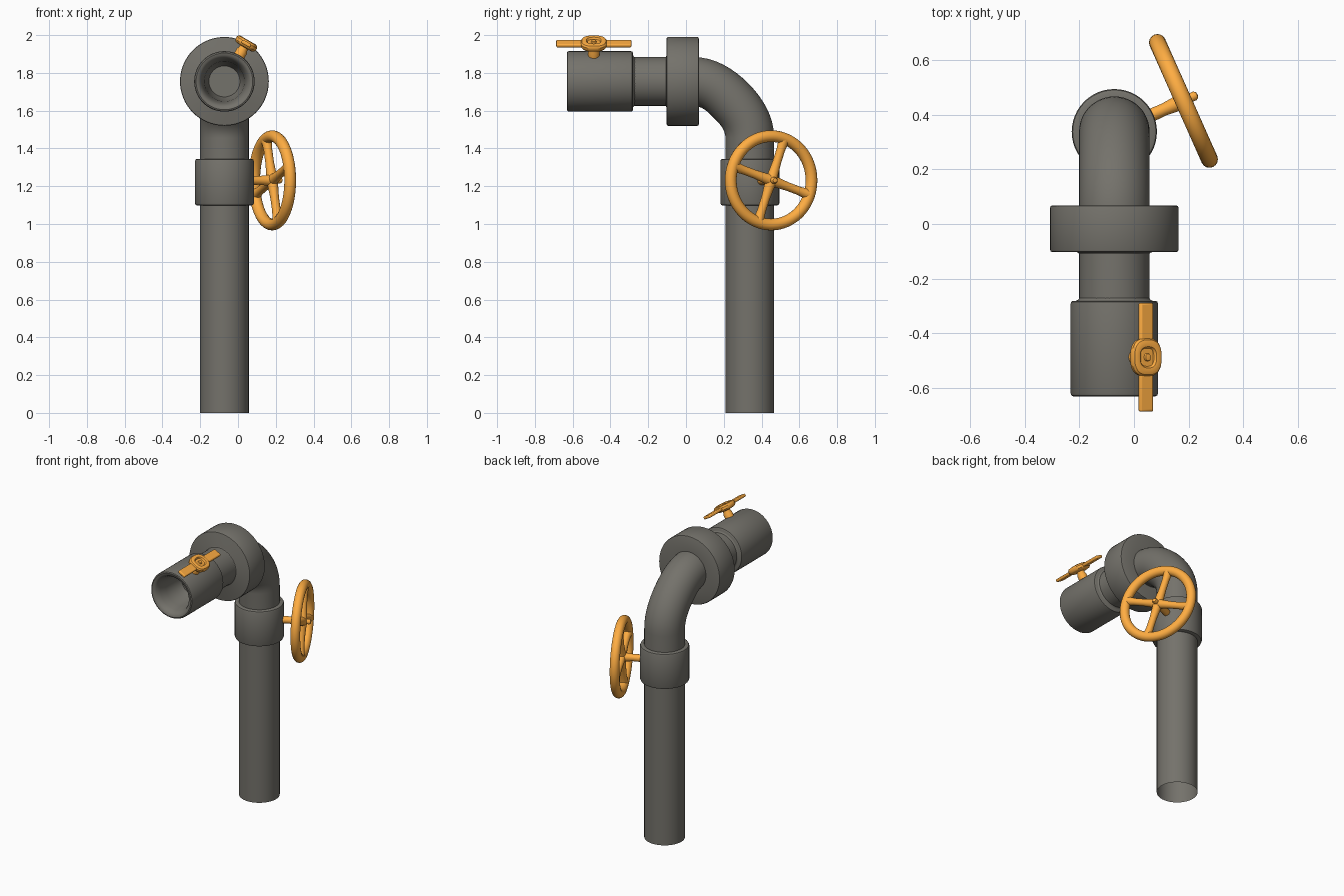
import bpy, bmesh, math
from mathutils import Matrix, Vector

if "Cube" in bpy.data.objects:
    bpy.data.objects.remove(bpy.data.objects["Cube"])

orange = bpy.data.materials.new("orange")
orange.diffuse_color = (1.0, 0.42, 0.055, 1)
orange.use_nodes = True
orange.node_tree.nodes["Principled BSDF"].inputs["Base Color"].default_value = orange.diffuse_color
iron = bpy.data.materials.new("dark_iron")
iron.diffuse_color = (0.175, 0.168, 0.147, 1)
iron.use_nodes = True
iron.node_tree.nodes["Principled BSDF"].inputs["Base Color"].default_value = iron.diffuse_color
CX, CY, CZ = -0.072, 0.338, 1.755   # pipe axis x, riser y, outlet z


def finish(name, bm, mat, matrix=Matrix(), bevel=0, angle=35):
    bmesh.ops.recalc_face_normals(bm, faces=bm.faces)
    me = bpy.data.meshes.new(name)
    bm.to_mesh(me)
    bm.free()
    ob = bpy.data.objects.new(name, me)
    bpy.context.collection.objects.link(ob)
    ob.matrix_world = matrix
    me.materials.append(mat)
    if bevel:
        b = ob.modifiers.new("bevel", 'BEVEL')
        b.width, b.segments = bevel, 3
    bpy.ops.object.select_all(action='DESELECT')
    ob.select_set(True)
    bpy.context.view_layer.objects.active = ob
    bpy.ops.object.shade_smooth_by_angle(angle=math.radians(angle))
    return ob


def frame(origin, u, v, n):
    m = Matrix((u, v, n)).transposed().to_4x4()
    m.translation = origin
    return m


def loft(rings, closed=False):
    bm = bmesh.new()
    vs = [[bm.verts.new(p) for p in r] for r in rings]
    n = len(vs[0])
    for a, b in zip(vs, vs[1:] + (vs[:1] if closed else [])):
        for i in range(n):
            j = (i + 1) % n
            bm.faces.new((a[i], a[j], b[j], b[i]))
    return bm


def lathe(name, profile, matrix, mat, n=48, closed=False, power=2):
    """Revolve (radius, height) pairs about local z; power > 2 squares the outline."""
    rings = []
    for r, h in profile:
        ring = []
        for i in range(n):
            t = 2 * math.pi * i / n
            c, s = math.cos(t), math.sin(t)
            k = max(r, 1e-5) * (abs(c) ** power + abs(s) ** power) ** (-1 / power)
            ring.append((k * c, k * s, h))
        rings.append(ring)
    bm = loft(rings, closed)
    bmesh.ops.remove_doubles(bm, verts=bm.verts, dist=1e-4)
    return finish(name, bm, mat, matrix)


def collar(r, a, b, inner, c=0.012):
    """Rounded sleeve profile between heights a and b."""
    d = c * 0.3
    return [(inner, a), (r - c, a), (r - d, a + d), (r, a + c),
            (r, b - c), (r - d, b - d), (r - c, b), (inner, b)]


# Bent pipe: riser, slightly flattened elbow, outlet (open ends)
R, B = 0.129, 0.30
path = [((CY, 0), 0), ((CY, 1.1), 0)]
for i in range(17):
    t = math.pi / 2 * i / 16
    b = B - 0.018 * math.sin(2 * t) ** 2
    path.append(((CY - B + b * math.cos(t), CZ - B + b * math.sin(t)), t))
path.append(((-0.30, CZ), math.pi / 2))
rings = []
for (y, z), t in path:
    out = Vector((0, math.cos(t), math.sin(t)))
    rings.append([Vector((CX, y, z)) + R * (Vector((1, 0, 0)) * math.cos(a) + out * math.sin(a))
                  for a in (2 * math.pi * k / 48 for k in range(48))])
finish("bent_pipe", loft(rings), iron)

# Collar on the riser
lathe("riser_collar", collar(0.156, 1.098, 1.345, 0.12), Matrix.Translation((CX, CY, 0)), iron)

# Flange and nozzle, revolved about an axis pointing to the front
outlet = frame((CX, 0, CZ), (1, 0, 0), (0, 0, 1), (0, -1, 0))
lathe("flange", collar(0.235, -0.068, 0.103, 0.12, 0.008)[:-1]
      + [(0.138, 0.103), (0.131, 0.106), (0.127, 0.114)], outlet, iron, n=64)
lathe("nozzle", [(0.127, 0.268), (0.132, 0.277), (0.140, 0.281), (0.152, 0.281),
                 (0.158, 0.285), (0.160, 0.292), (0.160, 0.620), (0.157, 0.628),
                 (0.150, 0.631), (0.138, 0.628), (0.126, 0.618), (0.115, 0.59),
                 (0.106, 0.54), (0.098, 0.45), (0.082, 0.40), (0, 0.40)], outlet, iron, n=64)

# Handwheel: stem, ring and four spokes
a = math.radians(24)
wheel = frame((CX, CY, 1.231), (-math.sin(a), math.cos(a), 0), (0, 0, 1),
              (math.cos(a), math.sin(a), 0))
lathe("wheel_stem", [(0, 0.12), (0.025, 0.12), (0.023, 0.20), (0.028, 0.25), (0.032, 0.275),
                     (0.028, 0.297), (0.017, 0.303), (0.017, 0.322), (0.012, 0.331), (0, 0.334)],
      wheel, orange, 24)
lathe("wheel_ring", [(0.234 + 0.031 * math.cos(t), 0.277 + 0.031 * math.sin(t))
                     for t in (2 * math.pi * i / 16 for i in range(16))],
      wheel, orange, 64, closed=True)
for k in range(4):
    spin = Matrix.Rotation(math.radians(-19 + 90 * k), 4, 'Z')
    spoke = wheel @ Matrix.Translation((0, 0, 0.277)) @ spin @ Matrix.Rotation(math.pi / 2, 4, 'Y')
    lathe(f"wheel_spoke_{k + 1}", [(0.032, 0), (0.027, 0.04), (0.023, 0.10), (0.023, 0.17),
                                   (0.026, 0.20), (0.030, 0.225)], spoke, orange, 20)

# Lever tap on the nozzle: stem, ringed hub and flat blade
tap = Matrix.Translation((CX, -0.488, CZ)) @ Matrix.Rotation(math.radians(30), 4, 'Y')
lathe("tap_stem", [(0, 0.13), (0.030, 0.14), (0.030, 0.185), (0.024, 0.20), (0.028, 0.225)],
      tap, orange, 24)
lathe("tap_hub", [(0, 0.208), (0.045, 0.209), (0.057, 0.213), (0.064, 0.222), (0.065, 0.238),
                  (0.059, 0.248), (0.048, 0.252), (0.036, 0.250), (0.030, 0.240), (0.014, 0.239),
                  (0.011, 0.249), (0, 0.251)],
      tap @ Matrix.Diagonal((0.96, 1.08, 1, 1)), orange, 40, power=2.6)
bm = bmesh.new()
bmesh.ops.create_cube(bm, size=1, matrix=Matrix.Translation((0, 0, 0.231))
                      @ Matrix.Diagonal((0.056, 0.398, 0.02, 1)))
finish("tap_blade", bm, orange, tap, bevel=0.007)
